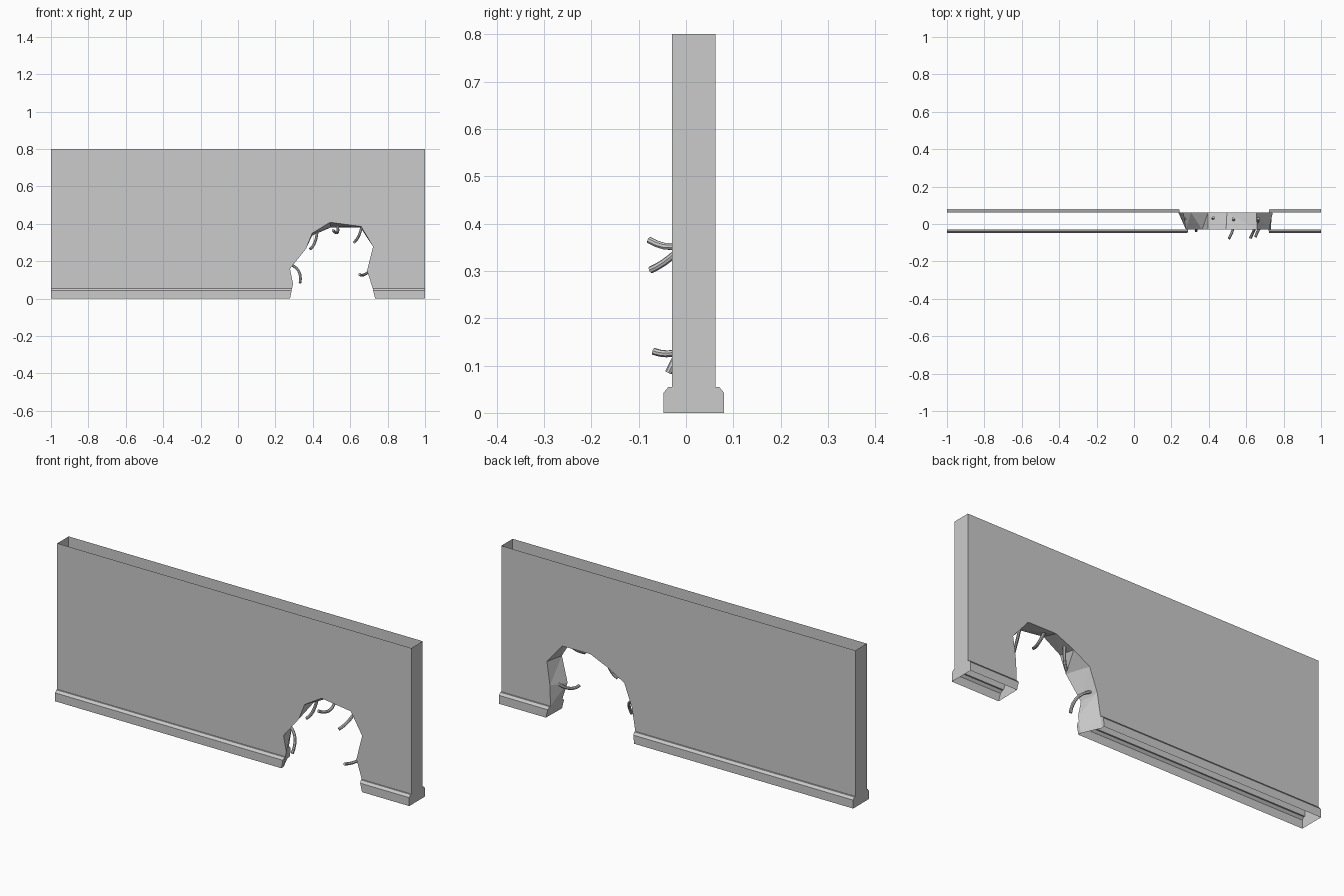
import bpy, bmesh
from mathutils import Vector

if "Cube" in bpy.data.objects:
    bpy.data.objects.remove(bpy.data.objects["Cube"])


def loft(name, sections):
    """Closed solid through matching point loops."""
    bm = bmesh.new()
    rings = [[bm.verts.new(p) for p in s] for s in sections]
    n = len(rings[0])
    for a, b in zip(rings, rings[1:]):
        for i in range(n):
            j = (i + 1) % n
            bm.faces.new((a[i], a[j], b[j], b[i]))
    bm.faces.new(rings[0])
    bm.faces.new(rings[-1])
    bmesh.ops.recalc_face_normals(bm, faces=bm.faces)
    me = bpy.data.meshes.new(name)
    bm.to_mesh(me)
    bm.free()
    ob = bpy.data.objects.new(name, me)
    bpy.context.collection.objects.link(ob)
    return ob


# wall with chamfered baseboard: one (y, z) profile run along x
profile = [(-.047, 0), (-.047, .043), (-.037, .055), (-.03, .055), (-.03, .8),
           (.062, .8), (.062, .055), (.07, .055), (.08, .043), (.08, 0)]
wall = loft("broken_wall", [[(x, y, z) for y, z in profile] for x in (-1, 1)])

# ragged hole: front and back outlines in (x, z)
front = [(.278, -.1), (.278, 0), (.294, .08), (.278, .16), (.364, .267),
         (.397, .35), (.492, .408), (.658, .386), (.722, .278), (.69, .15),
         (.72, .055), (.733, 0), (.733, -.1)]
back = [(.237, -.1), (.237, 0), (.243, .055), (.262, .17), (.305, .285),
        (.396, .337), (.497, .381), (.655, .38), (.742, .278), (.725, .16),
        (.722, .055), (.735, 0), (.735, -.1)]
cutter = loft("hole_cutter", [[(x, y, z) for x, z in outline] for y, outline in
                              ((-.15, front), (-.03, front), (.062, back), (.15, back))])
bm = bmesh.new()
bm.from_mesh(cutter.data)
bmesh.ops.triangulate(bm, faces=bm.faces)
bm.to_mesh(cutter.data)
bm.free()
cutter.hide_render = True

mod = wall.modifiers.new("hole", 'BOOLEAN')
mod.operation = 'DIFFERENCE'
mod.solver = 'EXACT'
mod.object = cutter
bpy.context.view_layer.update()
cut = bpy.data.meshes.new_from_object(
    wall.evaluated_get(bpy.context.evaluated_depsgraph_get()))
wall.modifiers.clear()
wall.data = cut
bpy.data.objects.remove(cutter)

# the shell is open at the top and underneath
bm = bmesh.new()
bm.from_mesh(cut)
doomed = [f for f in bm.faces if all(v.co.z > .799 for v in f.verts)
          or all(v.co.z < .001 for v in f.verts)]
bmesh.ops.delete(bm, geom=doomed, context='FACES')
bm.to_mesh(cut)
bm.free()

# bent bars sticking out of the broken edge: start, bend, tip
bars = [
    ((.27, .03, .185), (.345, .0, .165), (.332, -.037, .085)),
    ((.425, .035, .375), (.42, .02, .29), (.385, .0, .265)),
    ((.53, .03, .40), (.545, -.01, .325), (.508, -.078, .365)),
    ((.665, .03, .40), (.65, -.02, .325), (.622, -.075, .302)),
    ((.725, .02, .165), (.665, -.01, .11), (.65, -.069, .13)),
]
for k, pts in enumerate(bars):
    a, b, c = map(Vector, pts)
    cu = bpy.data.curves.new("bent_bar", 'CURVE')
    cu.dimensions = '3D'
    cu.bevel_depth = .0075
    cu.bevel_resolution = 2
    cu.use_fill_caps = True
    sp = cu.splines.new('POLY')
    steps = 8
    sp.points.add(steps)
    for i in range(steps + 1):
        t = i / steps
        p = a * (1 - t) ** 2 + b * 2 * t * (1 - t) + c * t * t
        sp.points[i].co = (*p, 1)
    ob = bpy.data.objects.new(f"bent_bar_{k + 1}", cu)
    bpy.context.collection.objects.link(ob)
    bpy.ops.object.select_all(action='DESELECT')
    ob.select_set(True)
    bpy.context.view_layer.objects.active = ob
    bpy.ops.object.convert(target='MESH')
    bpy.ops.object.shade_smooth_by_angle()
